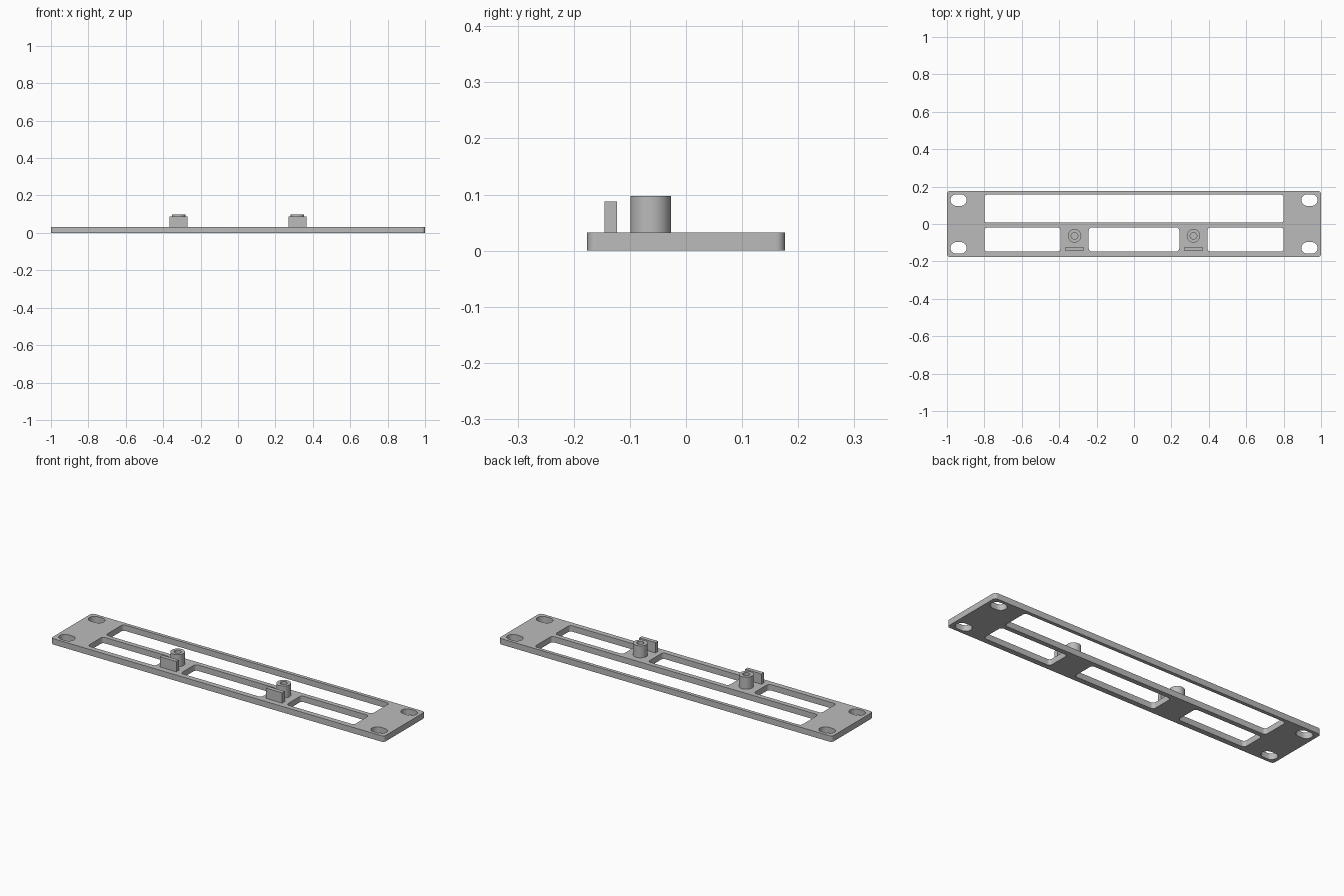
import bpy, bmesh, math

if "Cube" in bpy.data.objects:
    bpy.data.objects.remove(bpy.data.objects["Cube"], do_unlink=True)

grey = bpy.data.materials.new("plain grey")
grey.use_nodes = True
color = (0.5, 0.5, 0.5, 1)
grey.diffuse_color = color
grey.node_tree.nodes["Principled BSDF"].inputs["Base Color"].default_value = color


def rounded(x0, x1, y0, y1, r, steps=8):
    """Outline of a rectangle with rounded corners."""
    corners = [(x1 - r, y1 - r), (x0 + r, y1 - r), (x0 + r, y0 + r), (x1 - r, y0 + r)]
    points = []
    for i, (cx, cy) in enumerate(corners):
        for k in range(steps + 1):
            a = math.pi / 2 * (i + k / steps)
            points.append((cx + r * math.cos(a), cy + r * math.sin(a)))
    return points


def circle(cx, cy, r, n=48):
    return [(cx + r * math.cos(math.tau * k / n), cy + r * math.sin(math.tau * k / n))
            for k in range(n)]


def extrude(name, outlines, z0, z1):
    """Solid from a closed outline; further outlines become holes."""
    curve = bpy.data.curves.new(name, "CURVE")
    curve.dimensions = "2D"
    curve.fill_mode = "BOTH"
    curve.extrude = (z1 - z0) / 2
    for outline in outlines:
        spline = curve.splines.new("POLY")
        spline.points.add(len(outline) - 1)
        for point, (x, y) in zip(spline.points, outline):
            point.co = (x, y, 0, 1)
        spline.use_cyclic_u = True
    obj = bpy.data.objects.new(name, curve)
    obj.location.z = (z0 + z1) / 2
    bpy.context.collection.objects.link(obj)
    bpy.ops.object.select_all(action="DESELECT")
    obj.select_set(True)
    bpy.context.view_layer.objects.active = obj
    bpy.ops.object.convert(target="MESH")
    obj = bpy.context.object
    bm = bmesh.new()
    bm.from_mesh(obj.data)
    bmesh.ops.remove_doubles(bm, verts=bm.verts, dist=1e-5)
    bmesh.ops.recalc_face_normals(bm, faces=bm.faces)
    bm.to_mesh(obj.data)
    bm.free()
    obj.data.materials.clear()
    obj.data.materials.append(grey)
    bpy.ops.object.shade_smooth_by_angle(angle=math.radians(30))
    return obj


TOP = 0.032

# Flat panel with four windows and four mounting slots
outlines = [rounded(-1, 1, -0.176, 0.176, 0.016),
            rounded(-0.8, 0.8, 0.007, 0.157, 0.016),
            rounded(-0.242, 0.242, -0.147, -0.019, 0.016)]
for side in (-1, 1):
    x0, x1 = sorted((side * 0.393, side * 0.8))
    outlines.append(rounded(x0, x1, -0.147, -0.019, 0.016))
    for y in (-0.128, 0.128):
        x = side * 0.938
        outlines.append(rounded(x - 0.043, x + 0.043, y - 0.031, y + 0.031, 0.0305))
extrude("panel", outlines, 0, TOP)

# Hollow boss and upright tab on each crosspiece
for side, label in ((1, "left"), (-1, "right")):
    x = side * 0.318
    extrude(label + "_boss", [circle(x, -0.063, 0.036), circle(x, -0.063, 0.018)], TOP - 0.002, 0.097)
    extrude(label + "_tab", [[(x - 0.049, -0.145), (x + 0.049, -0.145),
                              (x + 0.049, -0.123), (x - 0.049, -0.123)]], TOP - 0.002, 0.088)
